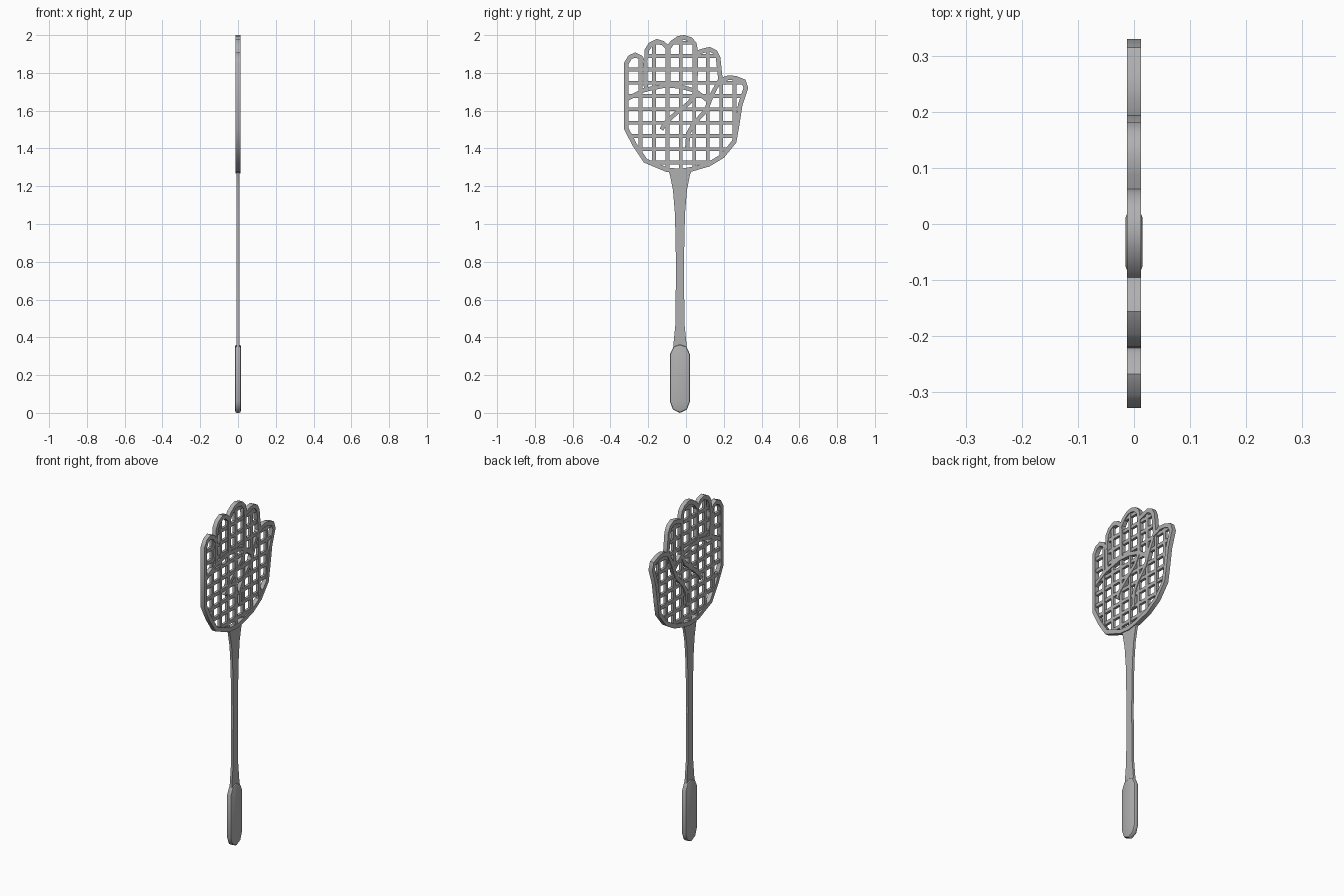
import bpy, bmesh, math
from mathutils import Vector

if "Cube" in bpy.data.objects:
    bpy.data.objects.remove(bpy.data.objects["Cube"])

grey = bpy.data.materials.new("dark_grey")
grey.diffuse_color = (0.434, 0.434, 0.434, 1)
grey.use_nodes = True
grey.node_tree.nodes["Principled BSDF"].inputs["Base Color"].default_value = grey.diffuse_color


def finish(name, bm):
    bmesh.ops.recalc_face_normals(bm, faces=bm.faces)
    me = bpy.data.meshes.new(name)
    bm.to_mesh(me)
    bm.free()
    me.materials.append(grey)
    ob = bpy.data.objects.new(name, me)
    bpy.context.collection.objects.link(ob)
    return ob


def smooth(ob, angle=40):
    bpy.ops.object.select_all(action='DESELECT')
    ob.select_set(True)
    bpy.context.view_layer.objects.active = ob
    bpy.ops.object.shade_smooth_by_angle(angle=math.radians(angle))


def offsets(pts, closed):
    """Mitred normals for a polyline in the y-z plane."""
    out, n = [], len(pts)
    for i in range(n):
        a = pts[i - 1] if (closed or i > 0) else None
        b = pts[(i + 1) % n] if (closed or i < n - 1) else None
        d1 = (pts[i] - a).normalized() if a else None
        d2 = (b - pts[i]).normalized() if b else None
        d1, d2 = d1 or d2, d2 or d1
        n1, n2 = Vector((-d1.y, d1.x)), Vector((-d2.y, d2.x))
        m = (n1 + n2).normalized()
        out.append(m / max(m.dot(n1), 0.6))
    return out


def ribbon(bm, pts, width, depth, closed=False):
    """Rectangular bar swept along a flat path."""
    pts = [Vector(p) for p in pts]
    rings = []
    for p, o in zip(pts, offsets(pts, closed)):
        l, r = p + o * width / 2, p - o * width / 2
        rings.append([bm.verts.new(c) for c in (
            (-depth, l.x, l.y), (depth, l.x, l.y), (depth, r.x, r.y), (-depth, r.x, r.y))])
    n = len(rings)
    for i in range(n if closed else n - 1):
        a, b = rings[i], rings[(i + 1) % n]
        for k in range(4):
            bm.faces.new((a[k], a[(k + 1) % 4], b[(k + 1) % 4], b[k]))
    if not closed:
        bm.faces.new(rings[0])
        bm.faces.new(rings[-1])


def plate(name, pts, depth):
    """Flat outline extruded along x."""
    bm = bmesh.new()
    f = bm.faces.new([bm.verts.new((-depth, y, z)) for y, z in pts])
    ext = bmesh.ops.extrude_face_region(bm, geom=[f])
    bmesh.ops.translate(bm, vec=(2 * depth, 0, 0),
                        verts=[v for v in ext['geom'] if isinstance(v, bmesh.types.BMVert)])
    return finish(name, bm)


# Hand outline (centre line of the rim), starting at the wrist
W = 0.024
outline = [(-0.1, 1.287), (-0.215, 1.335), (-0.272, 1.42), (-0.316, 1.505),
           (-0.316, 1.85), (-0.296, 1.883), (-0.268, 1.895), (-0.238, 1.88), (-0.216, 1.85),
           (-0.207, 1.92), (-0.188, 1.95), (-0.155, 1.967), (-0.122, 1.957), (-0.094, 1.93),
           (-0.073, 1.96), (-0.04, 1.983), (-0.01, 1.988), (0.022, 1.978), (0.044, 1.955), (0.053, 1.905),
           (0.09, 1.917), (0.125, 1.925), (0.155, 1.91), (0.17, 1.88), (0.183, 1.76),
           (0.225, 1.775), (0.262, 1.772), (0.305, 1.755), (0.317, 1.72), (0.287, 1.63),
           (0.27, 1.52), (0.255, 1.436), (0.193, 1.36), (0.12, 1.316), (0.03, 1.29), (-0.03, 1.28)]
bm = bmesh.new()
ribbon(bm, outline, W, 0.0125, closed=True)
smooth(finish("hand_rim", bm))

# Finger dividers and palm creases
creases = [
    [(-0.216, 1.86), (-0.212, 1.7)],
    [(-0.094, 1.935), (-0.094, 1.73)],
    [(0.053, 1.91), (0.05, 1.70), (0.02, 1.645), (-0.06, 1.58), (-0.105, 1.54), (-0.13, 1.5)],
    [(0.183, 1.77), (0.14, 1.69), (0.105, 1.60), (0.04, 1.53), (0.012, 1.48), (0.005, 1.39)],
    [(-0.316, 1.66), (-0.22, 1.71), (-0.11, 1.733), (-0.03, 1.728), (0.05, 1.705), (0.12, 1.65)],
]
bm = bmesh.new()
for c in creases:
    ribbon(bm, c, 0.022, 0.0115)
smooth(finish("palm_creases", bm))


# Lattice bars clipped to the hand outline
def spans(axis, value):
    hits = []
    for i, p in enumerate(outline):
        q = outline[i - 1]
        if (p[axis] > value) != (q[axis] > value):
            t = (value - p[axis]) / (q[axis] - p[axis])
            hits.append(p[1 - axis] + t * (q[1 - axis] - p[1 - axis]))
    hits.sort()
    return zip(hits[::2], hits[1::2])


bm = bmesh.new()
for i in range(8):
    y = -0.241 + 0.0712 * i
    for a, b in spans(0, y):
        ribbon(bm, [(y, a), (y, b)], 0.02, 0.008)
for i in range(10):
    z = 1.325 + 0.0705 * i
    for a, b in spans(1, z):
        ribbon(bm, [(a, z), (b, z)], 0.02, 0.0075)
finish("hand_lattice", bm)

# Flared shaft, mirrored about its centre line
CY = -0.032
half = [(0.064, 1.29), (0.053, 1.26), (0.037, 1.18), (0.027, 1.06), (0.024, 0.95), (0.021, 0.78),
        (0.024, 0.47), (0.035, 0.36), (0.035, 0.30)]
smooth(plate("shaft", [(CY + w, z) for w, z in half] + [(CY - w, z) for w, z in reversed(half)], 0.007))

# Thick grip with rounded edges
half = [(0.0, 0.362), (0.034, 0.351), (0.053, 0.31), (0.053, 0.06), (0.037, 0.018), (0.0, 0.0)]
grip = plate("grip", [(CY + w, z) for w, z in half] + [(CY - w, z) for w, z in half[-2:0:-1]], 0.015)
bm = bmesh.new()
bm.from_mesh(grip.data)
edges = [e for e in bm.edges if abs(e.verts[0].co.x - e.verts[1].co.x) < 1e-5]
bmesh.ops.bevel(bm, geom=edges, offset=0.009, segments=2, profile=0.5, affect='EDGES')
bm.to_mesh(grip.data)
bm.free()
smooth(grip)
